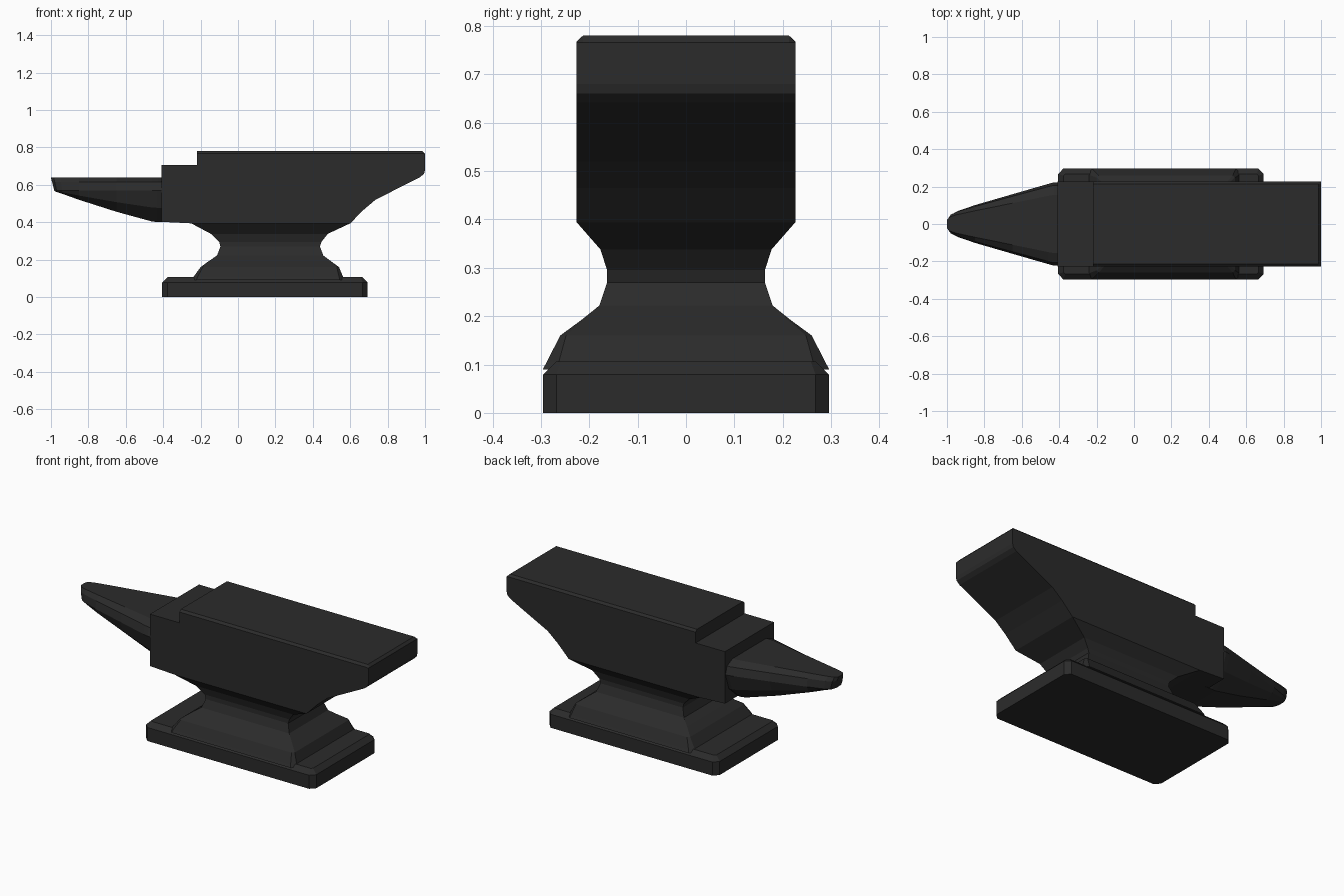
import bpy, bmesh
from mathutils import Vector

if "Cube" in bpy.data.objects:
    bpy.data.objects.remove(bpy.data.objects["Cube"])

iron = bpy.data.materials.new("dark_iron")
iron.diffuse_color = (0.024, 0.024, 0.024, 1)
iron.use_nodes = True
iron.node_tree.nodes["Principled BSDF"].inputs["Base Color"].default_value = iron.diffuse_color


def loft(name, rings):
    """Skin a list of equal-length closed rings and cap both ends."""
    bm = bmesh.new()
    vs = [[bm.verts.new(Vector(p)) for p in r] for r in rings]
    n = len(vs[0])
    for a, b in zip(vs, vs[1:]):
        for i in range(n):
            j = (i + 1) % n
            bm.faces.new((a[i], a[j], b[j], b[i]))
    bm.faces.new(vs[0])
    bm.faces.new(vs[-1])
    bmesh.ops.remove_doubles(bm, verts=bm.verts, dist=0.0005)
    bmesh.ops.dissolve_limit(bm, angle_limit=0.01, verts=bm.verts, edges=bm.edges)
    bmesh.ops.recalc_face_normals(bm, faces=bm.faces)
    mesh = bpy.data.meshes.new(name)
    bm.to_mesh(mesh)
    bm.free()
    mesh.materials.append(iron)
    ob = bpy.data.objects.new(name, mesh)
    bpy.context.collection.objects.link(ob)
    return ob


def octagon(x0, x1, y, z, cx, cy):
    """Rectangle with cut corners, symmetric in y."""
    half = [(x0, y - cy), (x0 + cx, y), (x1 - cx, y), (x1, y - cy)]
    pts = half + [(x, -yy) for x, yy in reversed(half)]
    return [(x, yy, z) for x, yy in pts]


# Body: side profile across the width, chamfered along the face edges
def body_ring(y, drop):
    prof = [(-0.22, 0.78 - drop), (0.987, 0.78 - drop), (1.0, 0.766), (1.0, 0.68),
            (0.995, 0.66), (0.975, 0.642), (0.735, 0.52), (0.67, 0.465), (0.60, 0.394),
            (-0.25, 0.394), (-0.41, 0.402), (-0.41, 0.705), (-0.22, 0.705)]
    return [(x, y, z) for x, z in prof]


loft("anvil_body", [body_ring(-0.226, 0.012), body_ring(-0.213, 0),
                    body_ring(0.213, 0), body_ring(0.226, 0.012)])

# Waist: narrowing column, flaring to the base
waist = [(-0.25, 0.60, 0.226, 0.394, 0, 0), (-0.145, 0.48, 0.177, 0.338, 0, 0),
         (-0.10, 0.446, 0.163, 0.295, 0, 0), (-0.094, 0.438, 0.163, 0.27, 0, 0),
         (-0.112, 0.456, 0.179, 0.222, 0, 0), (-0.155, 0.495, 0.215, 0.193, 0.005, 0.005),
         (-0.20, 0.54, 0.26, 0.16, 0.012, 0.012), (-0.24, 0.563, 0.288, 0.105, 0.022, 0.025),
         (-0.247, 0.57, 0.296, 0.09, 0.025, 0.028)]
loft("waist", [octagon(*w) for w in waist])

# Base: foot slab with cut corners and chamfered top
loft("base", [octagon(-0.405, 0.693, 0.296, 0, 0.027, 0.028),
              octagon(-0.405, 0.693, 0.296, 0.079, 0.027, 0.028),
              octagon(-0.378, 0.666, 0.268, 0.106, 0.01, 0.01)])


# Horn: flat top, rounded flanks, upswept underside
def horn_ring(x_top, x_low, w, z_low):
    z_side = 0.57
    half = [(0.70 * w, 0.638), (0.93 * w, 0.615), (w, z_side),
            (0.86 * w, z_side + (z_low - z_side) * 0.55), (0.48 * w, z_low)]
    pts = half + [(-y, z) for y, z in reversed(half)]
    ring = []
    for y, z in pts:
        t = min(1, (0.638 - z) / (0.638 - z_side))
        ring.append((x_top + (x_low - x_top) * t, y, z))
    return ring


horn = [(-0.35, -0.35, 0.222, 0.4), (-0.43, -0.43, 0.222, 0.401),
        (-0.46, -0.46, 0.214, 0.404), (-0.65, -0.65, 0.159, 0.456),
        (-0.85, -0.85, 0.101, 0.52), (-0.95, -0.94, 0.07, 0.552),
        (-0.985, -0.97, 0.054, 0.562), (-1.0, -0.982, 0.03, 0.567)]
loft("horn", [horn_ring(*h) for h in horn])
